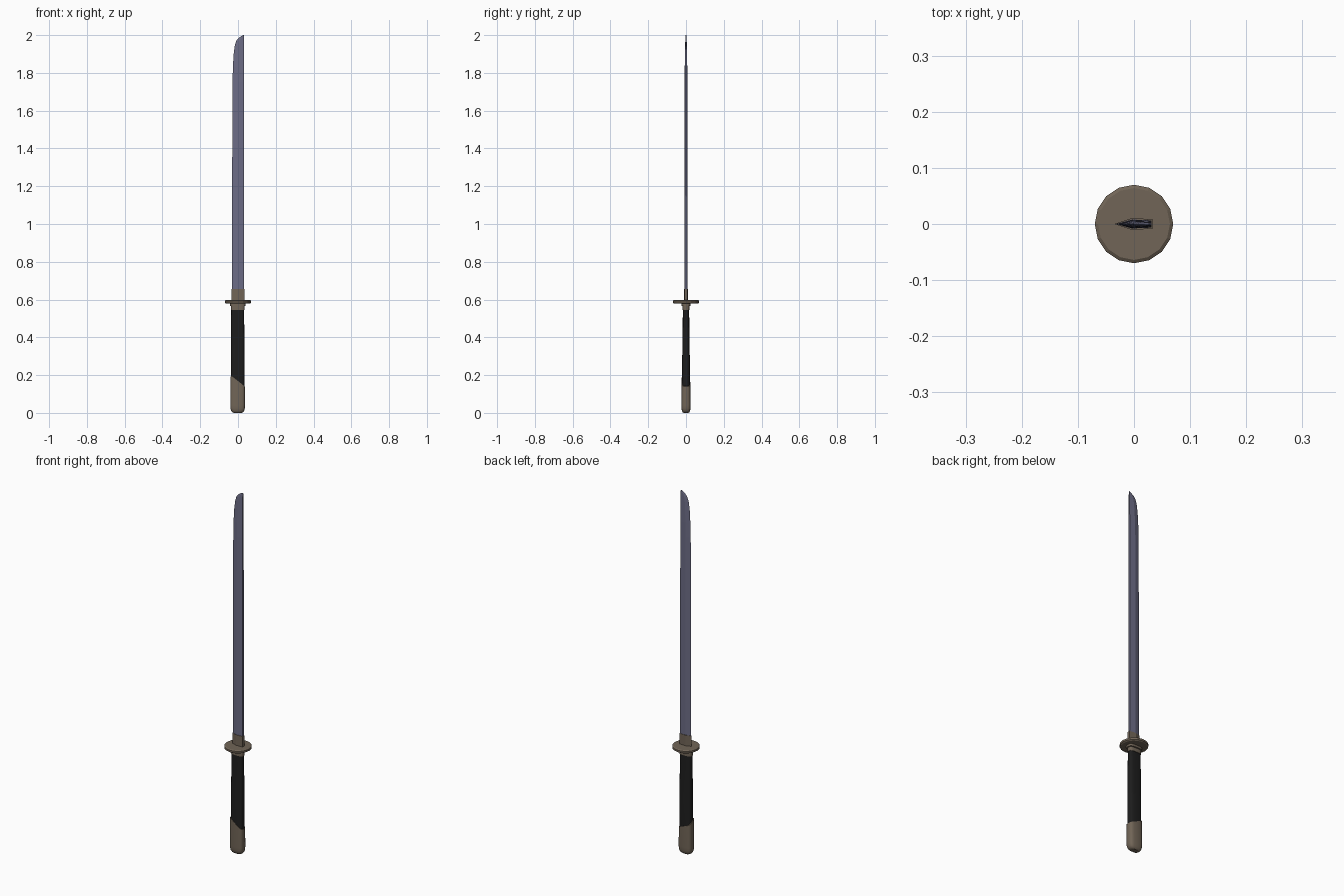
import bpy, bmesh, math

if "Cube" in bpy.data.objects:
    bpy.data.objects.remove(bpy.data.objects["Cube"])


def material(name, rgb):
    m = bpy.data.materials.new(name)
    m.diffuse_color = (*rgb, 1)
    m.use_nodes = True
    m.node_tree.nodes["Principled BSDF"].inputs["Base Color"].default_value = m.diffuse_color
    return m


STEEL = material("blue_grey_steel", (0.15, 0.15, 0.235))
BRONZE = material("dull_bronze", (0.165, 0.13, 0.095))
BLACK = material("black_wrap", (0.012, 0.012, 0.012))


def loft(name, rings, mat, smooth=True):
    """Skin a list of equal-length point rings and cap both ends."""
    bm = bmesh.new()
    loops = [[bm.verts.new(p) for p in r] for r in rings]
    n = len(loops[0])
    for a, b in zip(loops, loops[1:]):
        for i in range(n):
            j = (i + 1) % n
            bm.faces.new((a[i], a[j], b[j], b[i]))
    bm.faces.new(loops[0][::-1])
    bm.faces.new(loops[-1])
    bmesh.ops.recalc_face_normals(bm, faces=bm.faces)
    me = bpy.data.meshes.new(name)
    bm.to_mesh(me)
    bm.free()
    me.materials.append(mat)
    ob = bpy.data.objects.new(name, me)
    bpy.context.collection.objects.link(ob)
    if smooth:
        bpy.ops.object.select_all(action='DESELECT')
        ob.select_set(True)
        bpy.context.view_layer.objects.active = ob
        bpy.ops.object.shade_smooth_by_angle(angle=math.radians(35))
    return ob


def oval(z, rx, ry, cx=0.0, n=20, power=0.6):
    """Rounded-rectangle ring; power 1 is an ellipse. z may be a rule of x, y."""
    ring = []
    for i in range(n):
        a = 2 * math.pi * i / n
        c, s = math.cos(a), math.sin(a)
        x = cx + rx * math.copysign(abs(c) ** power, c)
        y = ry * math.copysign(abs(s) ** power, s)
        ring.append((x, y, z(x, y) if callable(z) else z))
    return ring


def blade_ring(z, edge, spine, t, tip=False):
    """Wedge section: sharp edge at -x, ridge in the middle, flat spine at +x."""
    ridge = edge + 0.45 * (spine - edge)
    zs = z
    return [(edge, 0, zs), (ridge, -t, zs), (spine, -0.8 * t, zs),
            (spine, 0.8 * t, zs), (ridge, t, zs)]


# Blade: straight spine, edge curving in to the point
profile = [(0.60, -0.032, 0.0080), (1.20, -0.031, 0.0078), (1.75, -0.029, 0.0074),
           (1.83, -0.027, 0.0068), (1.90, -0.023, 0.0055), (1.945, -0.017, 0.0045),
           (1.97, -0.009, 0.0038), (1.985, 0.003, 0.0032), (1.994, 0.016, 0.0025),
           (2.00, 0.029, 0.0015)]
loft("blade", [blade_ring(z, e, 0.031, t) for z, e, t in profile], STEEL, False)

# Collar wrapped around the blade base
loft("blade_collar", [blade_ring(z, -0.035, 0.034, 0.0105) for z in (0.59, 0.655)],
     BRONZE, False)

# Round guard with a thin bevelled rim
loft("guard", [oval(z, r, r, n=16, power=1) for z, r in
               [(0.579, 0.064), (0.583, 0.07), (0.593, 0.07), (0.597, 0.064)]],
     BRONZE, False)

# Stepped ferrule between guard and grip
loft("ferrule", [oval(z, rx, ry, -0.001) for z, rx, ry in
                 [(0.545, 0.036, 0.018), (0.566, 0.036, 0.018),
                  (0.567, 0.041, 0.024), (0.581, 0.041, 0.024)]], BRONZE)

# Wrapped grip, a little fuller in its lower half
loft("grip", [oval(z, rx, ry, -0.0015) for z, rx, ry in
              [(0.05, 0.0355, 0.021), (0.30, 0.0355, 0.0205), (0.32, 0.035, 0.018),
               (0.50, 0.0345, 0.0175), (0.53, 0.0345, 0.0155), (0.55, 0.0345, 0.0150)]],
     BLACK)


# Pommel cap with rounded foot and slanted top
def slant(x, y):
    t = (0.0365 - x) / 0.0765
    return 0.14 + t * (0.045 - 0.015 * max(-1, min(1, y / 0.02)))


loft("pommel", [oval(z, 0.039 * k, 0.0245 * k, -0.002) for z, k in
                [(0.0, 0.55), (0.004, 0.75), (0.012, 0.90), (0.024, 0.98), (0.04, 1.0)]]
     + [oval(slant, 0.0385, 0.0235, -0.002)], BRONZE)
